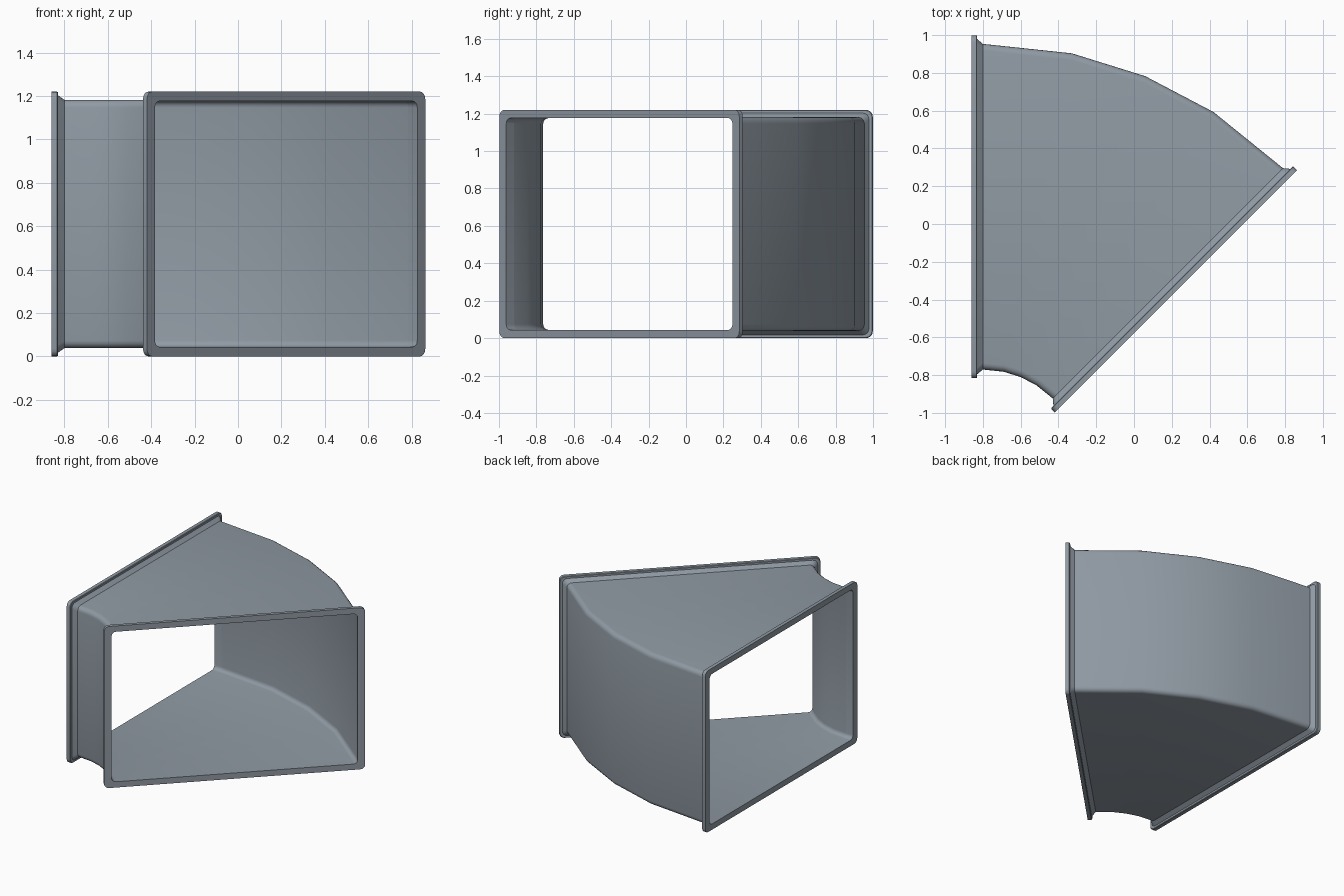
import bpy, bmesh
from math import sin, cos, pi, radians

if "Cube" in bpy.data.objects:
    bpy.data.objects.remove(bpy.data.objects["Cube"])

# Bend centre, mid radius, flange half sizes
CX, CY, R = -0.80, -1.2935, 1.385
HW, HH = 0.907, 0.61
END = radians(45)
BODY, INNER = 0.045, 0.052       # insets of outer wall and inner wall
ANGLES = [radians(a) for a in (0, 12.1, 22.5, 32.9, 45)]

# Blue-grey sheet metal
METAL = bpy.data.materials.new("sheet_metal")
METAL.diffuse_color = (0.28, 0.325, 0.37, 1)
METAL.use_nodes = True
METAL.node_tree.nodes["Principled BSDF"].inputs["Base Color"].default_value = METAL.diffuse_color


def ring(bm, angle, along, inset, radius):
    """Rounded rectangle across the path at a bend angle, shifted along the tangent."""
    w, h = HW - inset, HH - inset * 0.84
    verts = []
    for k, (sx, sy) in enumerate(((1, 1), (-1, 1), (-1, -1), (1, -1))):
        for i in range(5):
            t = (k + i / 4) * pi / 2
            u = sx * (w - radius) + radius * cos(t)
            v = sy * (h - radius) + radius * sin(t)
            verts.append(bm.verts.new((
                CX + (R + u) * sin(angle) + along * cos(angle),
                CY + (R + u) * cos(angle) - along * sin(angle),
                HH + v)))
    return verts


def loft(name, stations):
    """Skin a sequence of rings into one sheet."""
    bm = bmesh.new()
    rings = [ring(bm, *s) for s in stations]
    n = len(rings[0])
    for a, b in zip(rings, rings[1:]):
        for j in range(n):
            k = (j + 1) % n
            bm.faces.new((a[j], a[k], b[k], b[j]))
    mesh = bpy.data.meshes.new(name)
    bm.to_mesh(mesh)
    bm.free()
    mesh.materials.append(METAL)
    obj = bpy.data.objects.new(name, mesh)
    bpy.context.collection.objects.link(obj)
    bpy.context.view_layer.objects.active = obj
    bpy.ops.object.select_all(action='DESELECT')
    obj.select_set(True)
    bpy.ops.object.shade_smooth_by_angle(angle=radians(30))
    return obj


# Curved duct walls, outside and inside
loft("outer_wall", [(a, 0, BODY, 0.035) for a in ANGLES])
loft("inner_wall", [(a, 0, INNER, 0.03) for a in reversed(ANGLES)])

# Flange profile: chamfer, step, rim, face, then back along the opening
PROFILE = [(0, BODY, 0.035), (0.03, 0.02, 0.035), (0.03, 0.004, 0.035),
           (0.034, 0, 0.035), (0.06, 0, 0.035),
           (0.06, INNER, 0.03), (0, INNER, 0.03)]
loft("end_flange", [(END, d, i, r) for d, i, r in PROFILE])
loft("start_flange", [(0, -d, i, r) for d, i, r in reversed(PROFILE)])
